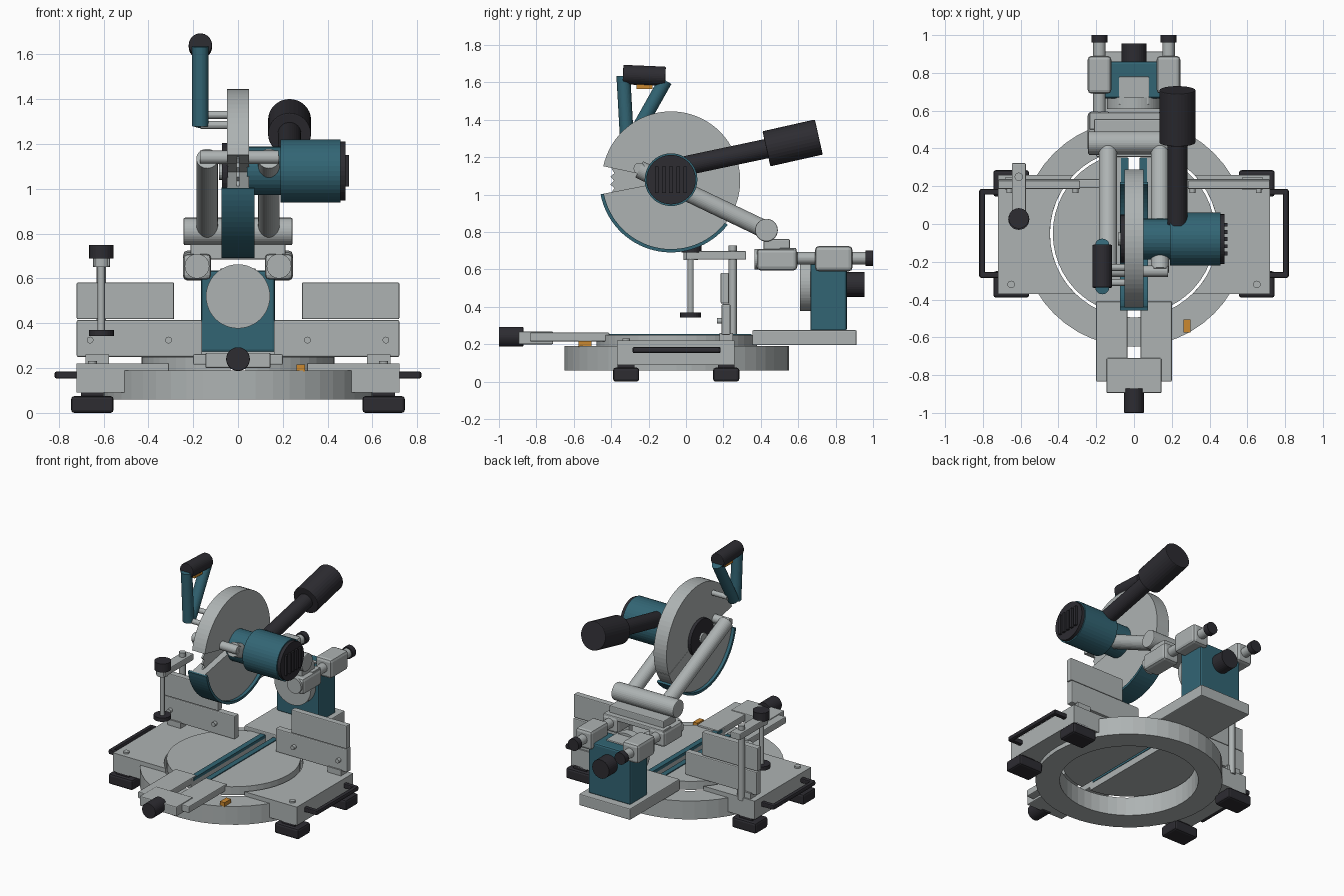
import bpy, bmesh, math
from mathutils import Vector

if "Cube" in bpy.data.objects:
    bpy.data.objects.remove(bpy.data.objects["Cube"])


def material(name, rgb):
    m = bpy.data.materials.new(name)
    m.diffuse_color = (*rgb, 1)
    m.use_nodes = True
    m.node_tree.nodes["Principled BSDF"].inputs["Base Color"].default_value = m.diffuse_color
    return m


GREY = material("light grey metal", (0.42, 0.45, 0.45))
TEAL = material("dark teal paint", (0.032, 0.13, 0.175))
BLACK = material("black rubber", (0.026, 0.025, 0.031))
ORANGE = material("orange accent", (0.6, 0.25, 0.03))


def finish(name, bm, mat, bevel=0):
    bmesh.ops.recalc_face_normals(bm, faces=bm.faces)
    me = bpy.data.meshes.new(name)
    bm.to_mesh(me)
    bm.free()
    me.materials.append(mat)
    ob = bpy.data.objects.new(name, me)
    bpy.context.collection.objects.link(ob)
    if bevel:
        b = ob.modifiers.new("bevel", 'BEVEL')
        b.width, b.segments = bevel, 2
    return ob


def box(name, x, y, z, mat, bevel=0.006):
    bm = bmesh.new()
    bmesh.ops.create_cube(bm, size=1)
    for v in bm.verts:
        v.co = [(a + b) / 2 + c * abs(b - a) for (a, b), c in zip((x, y, z), v.co)]
    return finish(name, bm, mat, bevel)


def rod(name, p, q, r, mat, seg=32, bevel=0, r2=None):
    p, q = Vector(p), Vector(q)
    bm = bmesh.new()
    bmesh.ops.create_cone(bm, cap_ends=True, segments=seg, radius1=r,
                          radius2=r2 or r, depth=(q - p).length)
    turn = (q - p).to_track_quat('Z', 'Y')
    for v in bm.verts:
        v.co = turn @ v.co + (p + q) / 2
    return finish(name, bm, mat, bevel)


def prism(name, pts, axis, lo, hi, mat, bevel=0):
    """Extrude an outline: (x, y) points along z, or (y, z) points along x."""
    place = (lambda p, h: (p[0], p[1], h)) if axis == 'z' else (lambda p, h: (h, p[0], p[1]))
    bm = bmesh.new()
    f = bm.faces.new([bm.verts.new(place(p, lo)) for p in pts])
    ext = bmesh.ops.extrude_face_region(bm, geom=[f])["geom"]
    off = Vector(place((0, 0), hi - lo))
    bmesh.ops.translate(bm, vec=off, verts=[g for g in ext if isinstance(g, bmesh.types.BMVert)])
    return finish(name, bm, mat, bevel)


def arc(cx, cy, r, a0, a1, n):
    return [(cx + r * math.cos(math.radians(a0 + (a1 - a0) * i / n)),
             cy + r * math.sin(math.radians(a0 + (a1 - a0) * i / n))) for i in range(n + 1)]


def span(s, a, b):
    return tuple(sorted((s * a, s * b)))


CY = -0.05                     # turntable centre
BY, BZ = -0.08, 1.075          # blade centre

# base ring
bm = bmesh.new()
vs = [bm.verts.new((r, CY, z)) for r, z in ((0.445, 0.06), (0.6, 0.06), (0.6, 0.19), (0.445, 0.19))]
es = [bm.edges.new((vs[i], vs[(i + 1) % 4])) for i in range(4)]
bmesh.ops.spin(bm, geom=vs + es, cent=(0, CY, 0), axis=(0, 0, 1), angle=2 * math.pi, steps=48)
bmesh.ops.remove_doubles(bm, verts=bm.verts, dist=0.0005)
finish("base_ring", bm, GREY)

for s, side in ((-1, "left"), (1, "right")):
    # turntable half with kerf strip and front arm rail
    prism(side + "_turntable", [(s * x, y) for x, y in arc(0, CY, 0.43, -85.5, 85.5, 24)],
          'z', 0.19, 0.25, GREY)
    box(side + "_kerf_strip", span(s, 0.03, 0.068), (-0.45, 0.35), (0.235, 0.256), TEAL, 0)
    box(side + "_arm_rail", span(s, 0.035, 0.2), (-0.835, -0.41), (0.215, 0.262), GREY)

    # wing with round cut-out, its screw and carry handle
    a = math.degrees(math.asin(0.32 / 0.445))
    b = math.degrees(math.asin(0.31 / 0.445))
    pts = [(0.72, -0.37), (0.72, 0.26)] + arc(0, CY, 0.445, b, -a, 16)
    prism(side + "_wing", [(s * x, y) for x, y in pts], 'z', 0.09, 0.22, GREY)
    rod(side + "_wing_screw", (s * 0.65, -0.32, 0.21), (s * 0.65, -0.32, 0.232), 0.02, GREY, 16)
    box(side + "_carry_bar", span(s, 0.788, 0.82), (-0.285, 0.185), (0.153, 0.185), BLACK, 0.012)
    for y in (-0.27, 0.17):
        box(side + "_carry_bar_end", span(s, 0.7, 0.815), (y - 0.015, y + 0.015), (0.153, 0.185), BLACK)

    # rubber feet
    for y in (-0.32, 0.215):
        box(side + "_foot", span(s, 0.555, 0.745), (y - 0.07, y + 0.07), (0, 0.075), BLACK, 0.014)
        box(side + "_foot_pad", span(s, 0.6, 0.7), (y - 0.045, y + 0.045), (0.07, 0.1), BLACK, 0)

    # two-part fence with mounts and screws
    box(side + "_lower_fence", span(s, 0.16, 0.72), (0.19, 0.237), (0.25, 0.414), GREY)
    box(side + "_upper_fence", span(s, 0.285, 0.72), (0.185, 0.23), (0.418, 0.582), GREY)
    box(side + "_fence_mount", span(s, 0.575, 0.68), (0.18, 0.25), (0.21, 0.26), GREY, 0)
    for x in (0.31, 0.66):
        rod(side + "_fence_screw", (s * x, 0.165, 0.325), (s * x, 0.2, 0.325), 0.015, GREY, 16)

    # slide rail, guide block, carriage and end knob
    x = s * 0.183
    rod(side + "_slide_rail", (x, 0.38, 0.66), (x, 0.97, 0.66), 0.033, GREY)
    rod(side + "_rail_front_cap", (x, 0.365, 0.655), (x, 0.4, 0.655), 0.055, GREY)
    rod(side + "_rail_knob", (x, 0.96, 0.66), (x, 1.0, 0.66), 0.042, BLACK)
    box(side + "_guide_block", span(s, 0.12, 0.245), (0.69, 0.89), (0.59, 0.725), GREY, 0.02)
    box(side + "_carriage", span(s, 0.12, 0.245), (0.378, 0.595), (0.595, 0.71), GREY, 0.02)

    # swing arm
    rod(side + "_swing_arm", (s * 0.138, 0.43, 0.81), (s * 0.138, -0.25, 1.135), 0.048, GREY)

# front arm grip plate and knob, angle pointer
box("arm_plate", (-0.145, 0.145), (-0.895, -0.71), (0.2, 0.268), GREY)
rod("arm_knob", (0, -1.0, 0.24), (0, -0.87, 0.24), 0.053, BLACK, bevel=0.004)
box("angle_pointer", (0.262, 0.298), (-0.575, -0.505), (0.185, 0.217), ORANGE, 0)

# rear plate, bevel column, disc and knob
box("rear_plate", (-0.2, 0.2), (0.355, 0.912), (0.195, 0.275), GREY)
box("bevel_column", (-0.165, 0.165), (0.665, 0.86), (0.27, 0.635), TEAL, 0.012)
rod("bevel_disc", (0, 0.61, 0.52), (0, 0.67, 0.52), 0.143, GREY, 48)
box("column_cap", (-0.08, 0.08), (0.63, 0.78), (0.61, 0.645), GREY)
rod("bevel_knob", (0, 0.855, 0.52), (0, 0.955, 0.52), 0.066, BLACK)

# bridge between the carriages and pivot tube
box("carriage_bridge", (-0.235, 0.235), (0.5, 0.59), (0.685, 0.715), GREY)
box("pivot_bracket", (-0.212, 0.212), (0.415, 0.555), (0.685, 0.762), GREY)
rod("pivot_tube", (-0.243, 0.43, 0.81), (0.243, 0.43, 0.81), 0.061, GREY, bevel=0.006)
rod("arm_crossbar", (-0.17, -0.25, 1.14), (0.18, -0.25, 1.14), 0.03, GREY)

# blade with teeth
teeth = [(BY + r * math.cos(t * math.pi / 48), BZ + r * math.sin(t * math.pi / 48))
         for t in range(96) for r in ((0.325,) if t % 2 else (0.305,))]
prism("saw_blade", teeth, 'x', -0.006, 0.006, GREY)

# upper and lower blade guards, teal rim
prism("upper_guard", arc(BY, BZ, 0.37, 168, -22, 40) + [(BY, BZ)], 'x', -0.05, 0.05, GREY)
prism("lower_guard", arc(BY, BZ, 0.37, 191, 337.5, 32) + [(BY, BZ)], 'x', -0.05, 0.05, GREY)
prism("lower_guard_rim", arc(BY, BZ, 0.384, 191, 322, 32) + arc(BY, BZ, 0.366, 322, 191, 32),
      'x', -0.073, 0.073, TEAL)
rod("hub_cap", (-0.072, BY, BZ), (-0.045, BY, BZ), 0.13, BLACK)
rod("hub_bolt", (-0.085, BY, BZ), (-0.06, BY, BZ), 0.035, GREY, 16)

# motor with vented end cap
rod("motor_neck", (0.04, BY, 1.08), (0.2, BY, 1.08), 0.108, TEAL)
rod("motor_body", (0.19, BY, 1.08), (0.457, BY, 1.08), 0.141, TEAL, 40)
rod("motor_cap", (0.45, BY, 1.08), (0.48, BY, 1.08), 0.132, BLACK, 40)
for i in range(-2, 3):
    y = BY + i * 0.038
    box("motor_vent", (0.475, 0.495), (y - 0.01, y + 0.01), (1.01, 1.15), BLACK, 0)

# rear main handle
rod("handle_neck", (0.23, 0.0, 1.155), (0.23, 0.45, 1.25), 0.052, BLACK)
rod("handle_grip", (0.23, 0.43, 1.245), (0.23, 0.71, 1.308), 0.096, BLACK, bevel=0.005)

# carry handle on the left
HX = -0.168
rod("carry_front_post", (HX, -0.315, 1.28), (HX, -0.335, 1.635), 0.037, TEAL)
rod("carry_rear_post", (HX, -0.29, 1.29), (HX, -0.11, 1.61), 0.037, TEAL)
rod("carry_grip", (HX, -0.337, 1.642), (HX, -0.11, 1.632), 0.052, BLACK, bevel=0.005)
box("trigger", (HX - 0.015, HX + 0.015), (-0.265, -0.18), (1.565, 1.6), ORANGE, 0)
for y, z in ((-0.31, 1.285), (-0.23, 1.33)):
    rod("carry_bracket", (-0.168, y, z), (-0.03, y, z), 0.018, GREY, 16)

# work clamp on the left fence
CX = -0.61
rod("clamp_post", (CX, 0.25, 0.2), (CX, 0.25, 0.728), 0.022, GREY, 20)
box("clamp_arm", (-0.647, -0.572), (0.0, 0.322), (0.652, 0.698), GREY)
rod("clamp_screw", (CX, 0.025, 0.35), (CX, 0.025, 0.7), 0.016, GREY, 20)
rod("clamp_collar", (CX, 0.025, 0.65), (CX, 0.025, 0.695), 0.038, GREY, 24)
rod("clamp_knob", (CX, 0.03, 0.69), (CX, 0.03, 0.75), 0.054, BLACK, 24)
rod("clamp_pad", (CX, 0.025, 0.343), (CX, 0.025, 0.37), 0.056, BLACK, 24)
